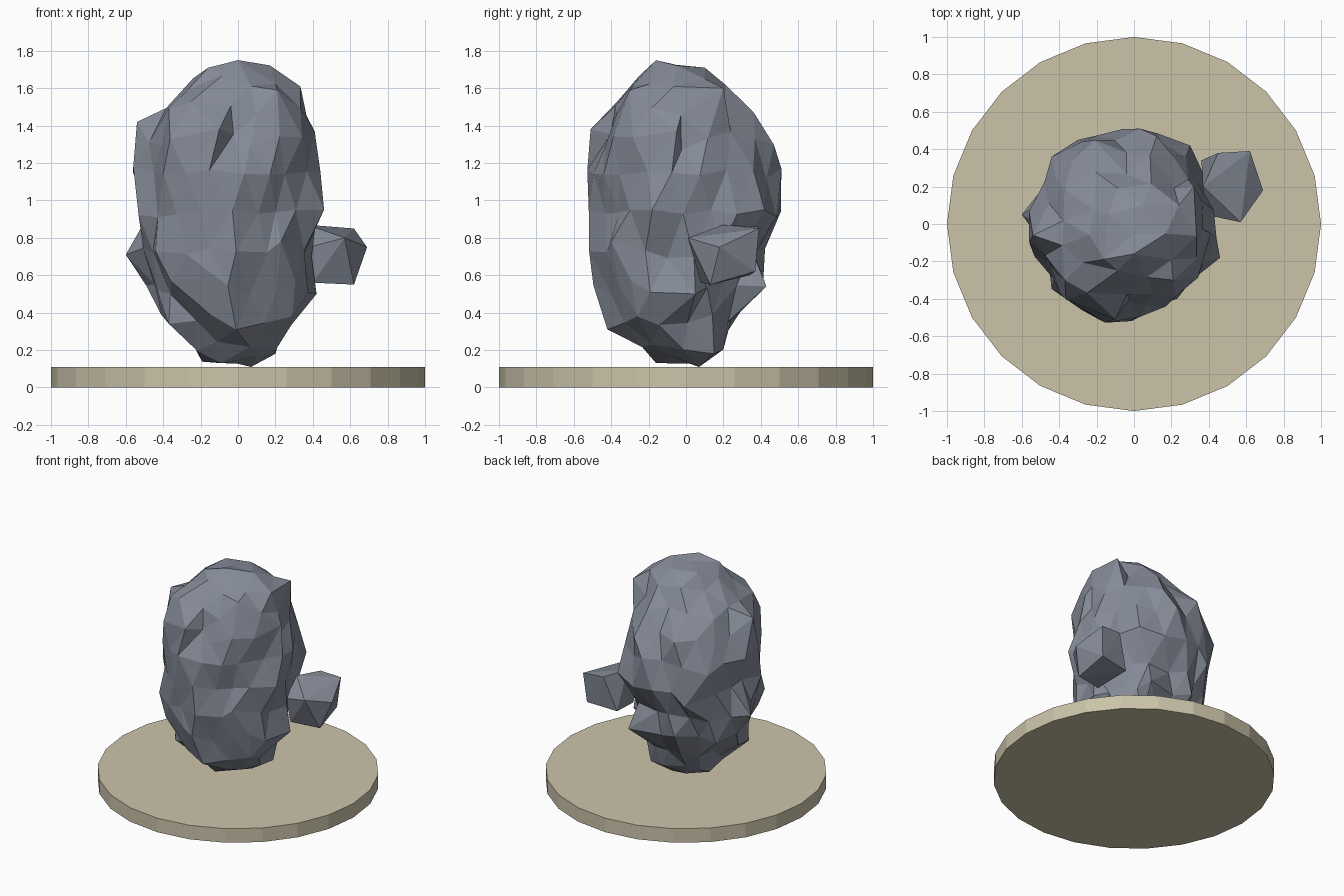
import bpy, bmesh, math, random
from mathutils import Vector

if "Cube" in bpy.data.objects:
    bpy.data.objects.remove(bpy.data.objects["Cube"])

random.seed(11)


def material(name, rgb):
    m = bpy.data.materials.new(name)
    m.diffuse_color = (*rgb, 1)
    m.use_nodes = True
    m.node_tree.nodes["Principled BSDF"].inputs["Base Color"].default_value = m.diffuse_color
    return m


slate = material("slate grey", (0.235, 0.26, 0.315))
sand = material("pale sand", (0.60, 0.55, 0.40))


def finish(bm, name, mat):
    bmesh.ops.recalc_face_normals(bm, faces=bm.faces)
    me = bpy.data.meshes.new(name)
    bm.to_mesh(me)
    bm.free()
    me.materials.append(mat)
    ob = bpy.data.objects.new(name, me)
    bpy.context.collection.objects.link(ob)
    return ob


# Round base plate, 24 sides
bm = bmesh.new()
bmesh.ops.create_cone(bm, cap_ends=True, segments=24, radius1=1, radius2=1, depth=0.11)
bmesh.ops.translate(bm, vec=(0, 0, 0.055), verts=bm.verts)
finish(bm, "base_plate", sand)

# Boulder extents by height: z, left, right, front, back
extents = [
    (0.12, -0.16, 0.14, -0.14, 0.14),
    (0.32, -0.35, 0.26, -0.36, 0.25),
    (0.52, -0.51, 0.41, -0.47, 0.40),
    (0.72, -0.58, 0.43, -0.51, 0.45),
    (0.95, -0.54, 0.46, -0.52, 0.48),
    (1.18, -0.56, 0.44, -0.52, 0.50),
    (1.40, -0.53, 0.42, -0.46, 0.42),
    (1.58, -0.34, 0.34, -0.35, 0.25),
    (1.74, -0.16, 0.16, -0.24, 0.10),
]


def section(z):
    z = min(max(z, extents[0][0]), extents[-1][0])
    for a, b in zip(extents, extents[1:]):
        if z <= b[0]:
            t = (z - a[0]) / (b[0] - a[0])
            return [p + (q - p) * t for p, q in zip(a[1:], b[1:])]


# Prominent corners of the boulder
corners = [
    (0, -0.16, 1.75), (-0.14, 0.05, 1.71), (0.24, 0.10, 1.65), (0.32, 0.20, 1.60),
    (-0.37, -0.30, 1.49), (0.21, -0.30, 1.59), (-0.54, -0.06, 1.42), (0.41, -0.05, 1.37),
    (-0.10, -0.51, 1.38), (-0.56, -0.10, 1.18), (0.03, 0.51, 1.17), (0.46, -0.18, 0.95),
    (-0.03, -0.52, 0.95), (-0.60, 0.05, 0.71), (0.23, -0.40, 0.78), (-0.13, -0.50, 0.60),
    (-0.36, -0.38, 0.57), (-0.01, -0.42, 0.31), (-0.37, -0.25, 0.34), (0.29, -0.26, 0.38),
    (0.42, 0.05, 0.50), (0.20, 0.43, 0.54), (-0.30, 0.45, 0.85), (0.30, 0.42, 0.95),
    (-0.44, 0.36, 1.10), (-0.09, -0.16, 0.13), (0.07, 0.07, 0.11), (0.20, 0.15, 0.18),
]

# Craggy boulder: shaped and roughened icosphere
bm = bmesh.new()
bmesh.ops.create_icosphere(bm, subdivisions=3, radius=1)
for v in bm.verts:
    z = 0.93 + 0.80 * v.co.z
    left, right, front, back = section(z)
    ang = math.atan2(v.co.y, v.co.x)
    flat = min(1, 5 * math.hypot(v.co.x, v.co.y))
    k = flat * random.uniform(0.84, 1.04)
    cx, cy = (left + right) / 2, (front + back) / 2
    v.co = (cx + (right - left) / 2 * math.cos(ang) * k,
            cy + (back - front) / 2 * math.sin(ang) * k, z)
    v.co += Vector([random.uniform(-0.022, 0.022) for _ in range(3)])
free = list(bm.verts)
for c in corners:
    p = Vector(c)
    v = min(free, key=lambda w: (w.co - p).length)
    v.co = p
    free.remove(v)
for v in bm.verts:
    v.co.z = max(v.co.z, 0.11)
finish(bm, "boulder", slate)

# Small angular rock on the right side
bm = bmesh.new()
for p in [(0.69, 0.18, 0.75), (0.62, 0.39, 0.85), (0.57, 0.01, 0.80), (0.45, 0.38, 0.86),
          (0.37, 0.20, 0.87), (0.38, 0.05, 0.75), (0.62, 0.13, 0.55), (0.60, 0.37, 0.62),
          (0.40, 0.08, 0.56), (0.36, 0.34, 0.60)]:
    bm.verts.new(p)
bmesh.ops.convex_hull(bm, input=bm.verts)
finish(bm, "side_rock", slate)
